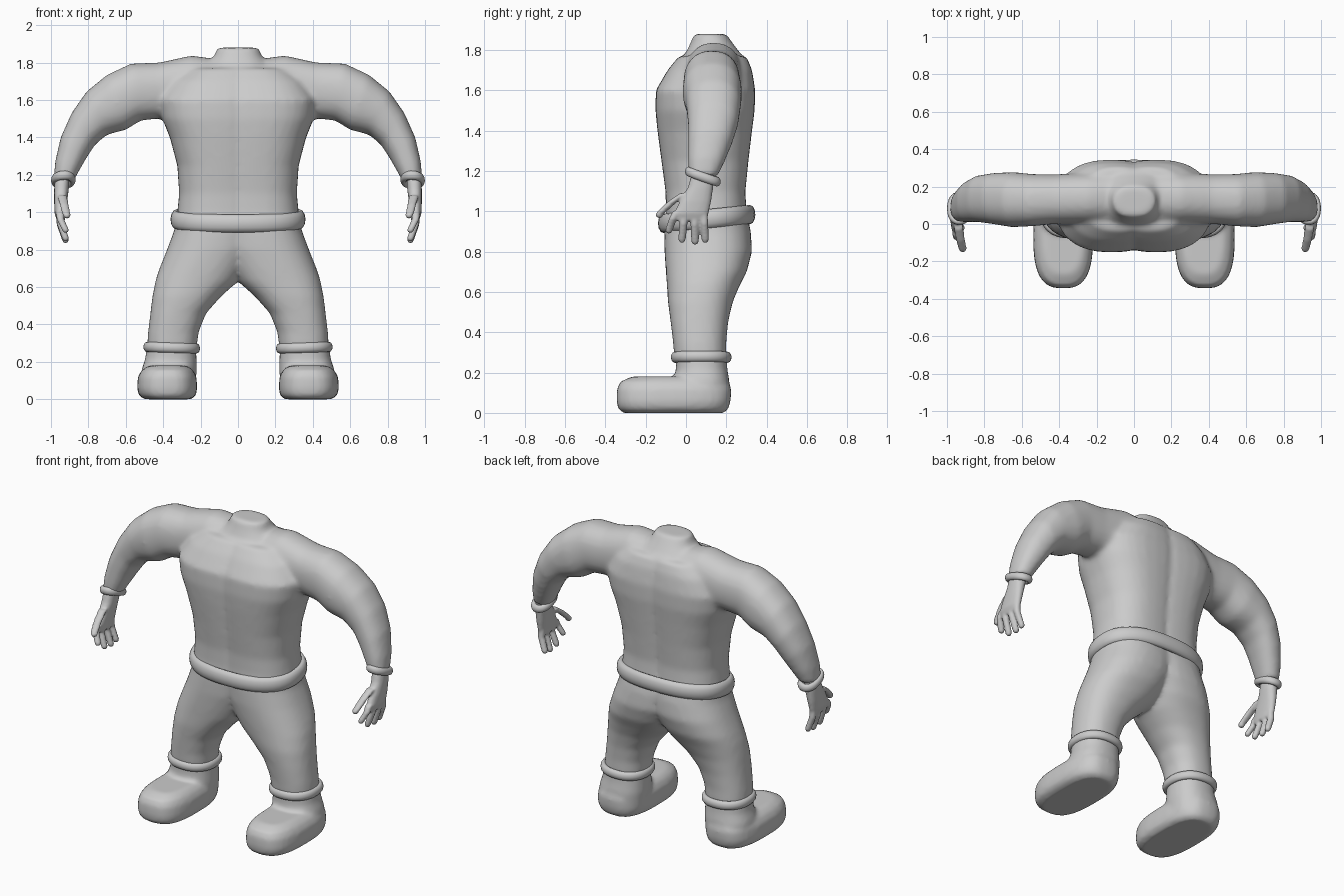
import bpy, bmesh, math
from mathutils import Vector

if "Cube" in bpy.data.objects:
    bpy.data.objects.remove(bpy.data.objects["Cube"])


def ring_points(ring, n, p, slope=0.0):
    """Superellipse spanned by two outline points in x-z and a y range."""
    x0, z0, x1, z1, y0, y1 = ring
    pts = []
    for i in range(n):
        a = 2 * math.pi * i / n
        c, s = math.cos(a), math.sin(a)
        u = math.copysign(abs(c) ** (2 / p), c)
        v = math.copysign(abs(s) ** (2 / p), s)
        dy = v * (y1 - y0) / 2
        pts.append(Vector(((x0 + x1) / 2 + u * (x1 - x0) / 2, (y0 + y1) / 2 + dy,
                           (z0 + z1) / 2 + u * (z1 - z0) / 2 + slope * dy)))
    return pts


def loft(bm, rings, n=32, p=2.3):
    loops = [[bm.verts.new(q) for q in ring_points(r, n, p)] for r in rings]
    for a, b in zip(loops, loops[1:]):
        for i in range(n):
            bm.faces.new((a[i], a[(i + 1) % n], b[(i + 1) % n], b[i]))
    bm.faces.new(loops[0][::-1])
    bm.faces.new(loops[-1])


def flat(z, x0, x1, y0, y1):
    return (x0, z, x1, z, y0, y1)


def finish(bm, name, mirror=True, voxel=None, smooth=5):
    bmesh.ops.recalc_face_normals(bm, faces=bm.faces)
    for f in bm.faces:
        f.smooth = True
    me = bpy.data.meshes.new(name)
    bm.to_mesh(me)
    bm.free()
    ob = bpy.data.objects.new(name, me)
    bpy.context.collection.objects.link(ob)
    if mirror:
        ob.modifiers.new("Mirror", 'MIRROR').use_mirror_merge = False
    if voxel:
        m = ob.modifiers.new("Fuse", 'REMESH')
        m.mode = 'VOXEL'
        m.voxel_size = voxel
        m.use_smooth_shade = True
        s = ob.modifiers.new("Soften", 'SMOOTH')
        s.factor = 0.5
        s.iterations = smooth
    return ob


def band(name, ring, thick, height, slope=0.0, p=2.3, mirror=True, n=48, m=12):
    """Rounded band swept round a ring."""
    bm = bmesh.new()
    pts = ring_points(ring, n, p, slope)
    rows = []
    for i, q in enumerate(pts):
        t = pts[(i + 1) % n] - pts[i - 1]
        out = Vector((t.y, -t.x, 0)).normalized()
        rows.append([bm.verts.new(q + out * thick * math.cos(2 * math.pi * j / m)
                                  + Vector((0, 0, height * math.sin(2 * math.pi * j / m))))
                     for j in range(m)])
    for i in range(n):
        for j in range(m):
            a, b = rows[i], rows[(i + 1) % n]
            bm.faces.new((a[j], b[j], b[(j + 1) % m], a[(j + 1) % m]))
    return finish(bm, name, mirror)


# Suit: torso, arm and leg lobes of one side, mirrored and fused
bm = bmesh.new()
torso = [(0.90, .335, -.107, .318), (1.0, .325, -.10, .30), (1.1, .315, -.102, .295),
         (1.25, .325, -.122, .31), (1.4, .365, -.142, .328), (1.5, .405, -.152, .341),
         (1.6, .42, -.15, .344), (1.7, .36, -.092, .328), (1.77, .27, -.035, .30)]
loft(bm, [flat(z, -.42 * x, x, y0, y1) for z, x, y0, y1 in torso], p=2.4)
# neck stump
loft(bm, [flat(1.70, -.22, .22, -.04, .30), flat(1.79, -.17, .17, .0, .265),
          flat(1.83, -.13, .13, .02, .235), flat(1.88, -.11, .11, .04, .20)])
# arm
loft(bm, [(.05, 1.50, .05, 1.81, .0, .29), (.25, 1.50, .25, 1.838, .0, .275),
          (.43, 1.50, .42, 1.80, .0, .265), (.52, 1.49, .57, 1.795, -.012, .267),
          (.60, 1.44, .70, 1.735, -.017, .278), (.70, 1.415, .81, 1.645, .0, .272),
          (.765, 1.36, .89, 1.53, .01, .26), (.81, 1.29, .948, 1.40, .01, .23),
          (.85, 1.22, .978, 1.27, .01, .19), (.88, 1.165, .985, 1.175, .015, .155)])
# leg
loft(bm, [flat(1.0, -.12, .325, -.10, .30), flat(.90, -.13, .342, -.108, .322),
          flat(.80, -.11, .38, -.107, .328), (-.05, .70, .42, .70, -.10, .302),
          (.0, .63, .44, .64, -.095, .268), (.09, .55, .458, .55, -.09, .232),
          (.17, .46, .47, .45, -.077, .21), (.21, .36, .482, .35, -.065, .20),
          flat(.27, .222, .486, -.058, .20)])
finish(bm, "suit", voxel=0.016, smooth=6)

# Boots
bm = bmesh.new()
loft(bm, [flat(.30, .225, .487, -.05, .20), flat(.22, .222, .495, -.05, .205),
          flat(.16, .22, .515, -.06, .215), flat(.05, .23, .52, -.06, .215)])
loft(bm, [flat(.0, .25, .50, -.31, .19), flat(.02, .225, .53, -.337, .21),
          flat(.06, .218, .54, -.345, .222), flat(.12, .222, .535, -.343, .225),
          flat(.155, .24, .515, -.325, .21), flat(.18, .27, .48, -.27, .18)], p=2.8)
finish(bm, "boots", voxel=0.014, smooth=4)

# Hands: palm, four fingers and a thumb
bm = bmesh.new()
loft(bm, [flat(1.19, .90, .98, .03, .14), flat(1.12, .905, .983, .01, .135),
          flat(1.05, .915, .983, -.03, .125), flat(.99, .922, .98, -.06, .112),
          flat(.955, .925, .968, -.055, .105)], n=24)


def finger(path, r):
    rings = []
    for k, (x, y, z) in enumerate(path):
        s = r * (1.0 - .06 * k)
        rings.append(flat(z, x - s, x + s, y - s, y + s))
    x, y, z = path[-1]
    rings.append(flat(z - r * .7, x - r * .5, x + r * .5, y - r * .5, y + r * .5))
    loft(bm, rings, n=12, p=2)


for y0, y1, tip in [(-.045, -.085, .905), (-.005, -.02, .86), (.04, .045, .85), (.085, .095, .86)]:
    finger([(.95, y0, 1.0), (.95, (y0 + y1) / 2, (1.0 + tip) / 2 + .01), (.922, y1, tip)], .022)
finger([(.94, -.005, 1.09), (.93, -.07, 1.045), (.92, -.118, 1.0), (.915, -.132, .985)], .026)
finish(bm, "hands", voxel=0.007, smooth=4)

# Trim: belt, wrist cuffs, ankle cuffs
band("belt", (-.335, .962, .335, .962, -.113, .318), .026, .048, slope=.10, p=2.4, mirror=False)
band("wrist_cuffs", (.885, 1.175, .982, 1.17, .012, .155), .017, .024, slope=-.35)
band("ankle_cuffs", (.222, .272, .487, .28, -.056, .207), .019, .027)
